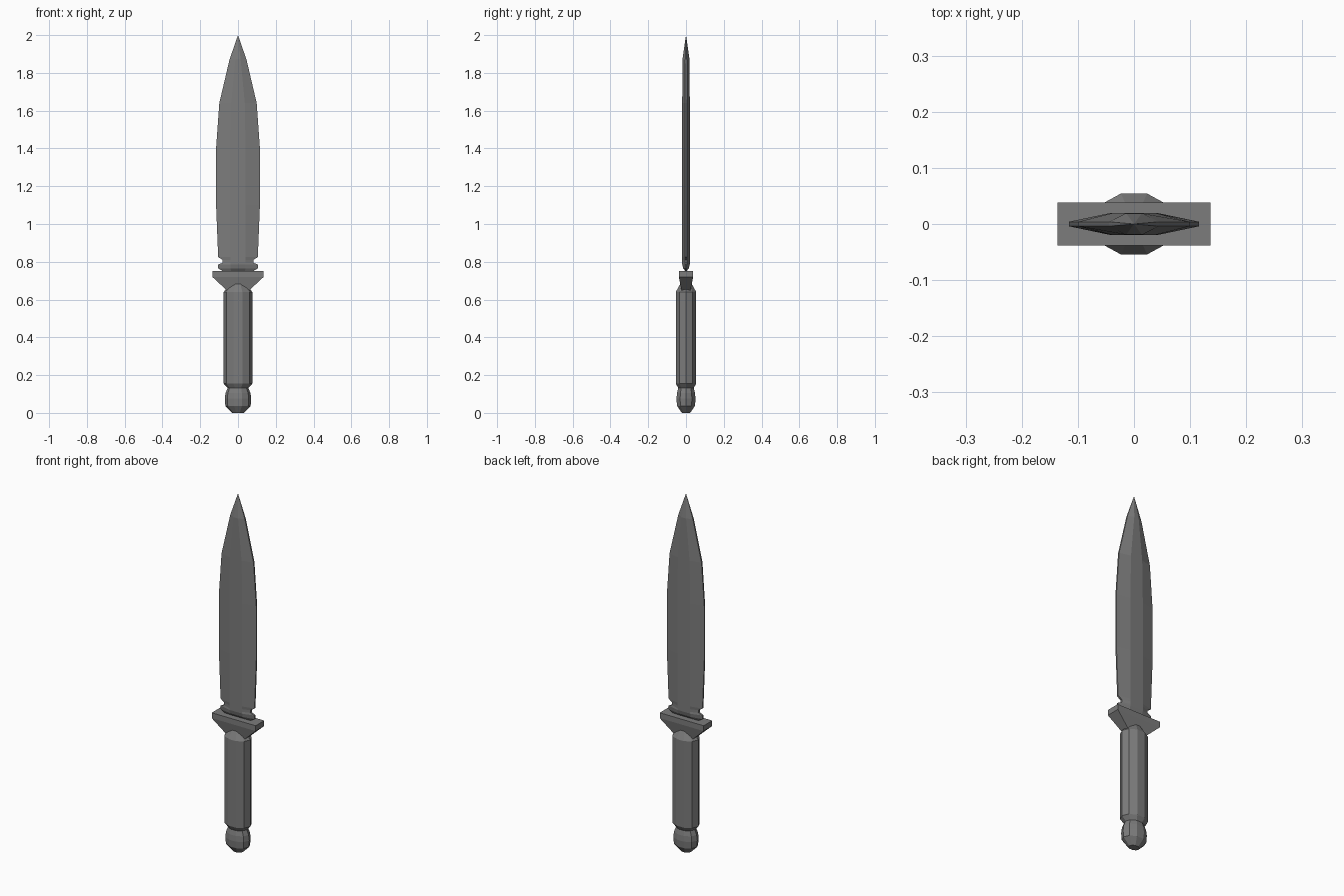
import bpy
import bmesh
from math import cos, sin, pi

if "Cube" in bpy.data.objects:
    bpy.data.objects.remove(bpy.data.objects["Cube"])

# One dark steel colour for the whole knife
steel = bpy.data.materials.new("dark_steel")
steel.use_nodes = True
colour = (0.2, 0.2, 0.2, 1)
steel.diffuse_color = colour
steel.node_tree.nodes["Principled BSDF"].inputs["Base Color"].default_value = colour


def loft(name, rings):
    """Bridge matching closed rings of points and cap both ends."""
    bm = bmesh.new()
    loops = [[bm.verts.new(p) for p in ring] for ring in rings]
    n = len(loops[0])
    for low, high in zip(loops, loops[1:]):
        for i in range(n):
            j = (i + 1) % n
            bm.faces.new((low[i], low[j], high[j], high[i]))
    bm.faces.new(loops[0])
    bm.faces.new(loops[-1])
    bmesh.ops.remove_doubles(bm, verts=bm.verts, dist=0.0005)
    bmesh.ops.recalc_face_normals(bm, faces=bm.faces)
    mesh = bpy.data.meshes.new(name)
    bm.to_mesh(mesh)
    bm.free()
    mesh.materials.append(steel)
    obj = bpy.data.objects.new(name, mesh)
    bpy.context.collection.objects.link(obj)
    return obj


def decagon(rx, ry, z):
    return [(rx * cos(i * pi / 5), ry * sin(i * pi / 5), z) for i in range(10)]


def rectangle(x, y, z):
    return [(x, y, z), (-x, y, z), (-x, -y, z), (x, -y, z)]


def blade_section(z, edge, ridge, thick, rim):
    return [(edge, rim, z), (ridge, thick, z), (-ridge, thick, z), (-edge, rim, z),
            (-edge, -rim, z), (-ridge, -thick, z), (ridge, -thick, z), (edge, -rim, z)]


# Pommel: rounded knob under the grip
loft("pommel", [decagon(rx, ry, z) for z, rx, ry in (
    (0, 0.03, 0.023), (0.037, 0.067, 0.05), (0.075, 0.07, 0.053),
    (0.105, 0.066, 0.05), (0.135, 0.053, 0.042))])

# Grip: ten-sided handle with a chamfered foot and tapered shoulder
loft("grip", [decagon(rx, ry, z) for z, rx, ry in (
    (0.13, 0.053, 0.042), (0.155, 0.076, 0.057),
    (0.64, 0.076, 0.057), (0.70, 0.025, 0.022))])

# Guard: flat crossbar narrowing into the grip
loft("guard", [rectangle(x, y, z) for z, x, y in (
    (0.64, 0.05, 0.022), (0.72, 0.136, 0.038), (0.75, 0.136, 0.038))])

# Blade: flat central ridge, thin rims, notched base and leaf-shaped point
loft("blade", [blade_section(*s) for s in (
    (0.75, 0.08, 0.035, 0.003, 0.002),
    (0.765, 0.105, 0.04, 0.015, 0.003),
    (0.785, 0.105, 0.04, 0.02, 0.004),
    (0.795, 0.082, 0.04, 0.02, 0.006),
    (0.81, 0.082, 0.04, 0.02, 0.006),
    (0.825, 0.105, 0.04, 0.02, 0.004),
    (1.1, 0.116, 0.04, 0.02, 0.004),
    (1.4, 0.116, 0.04, 0.02, 0.004),
    (1.64, 0.099, 0.036, 0.02, 0.004),
    (1.87, 0.045, 0.014, 0.019, 0.004),
    (2.0, 0, 0, 0, 0))])
